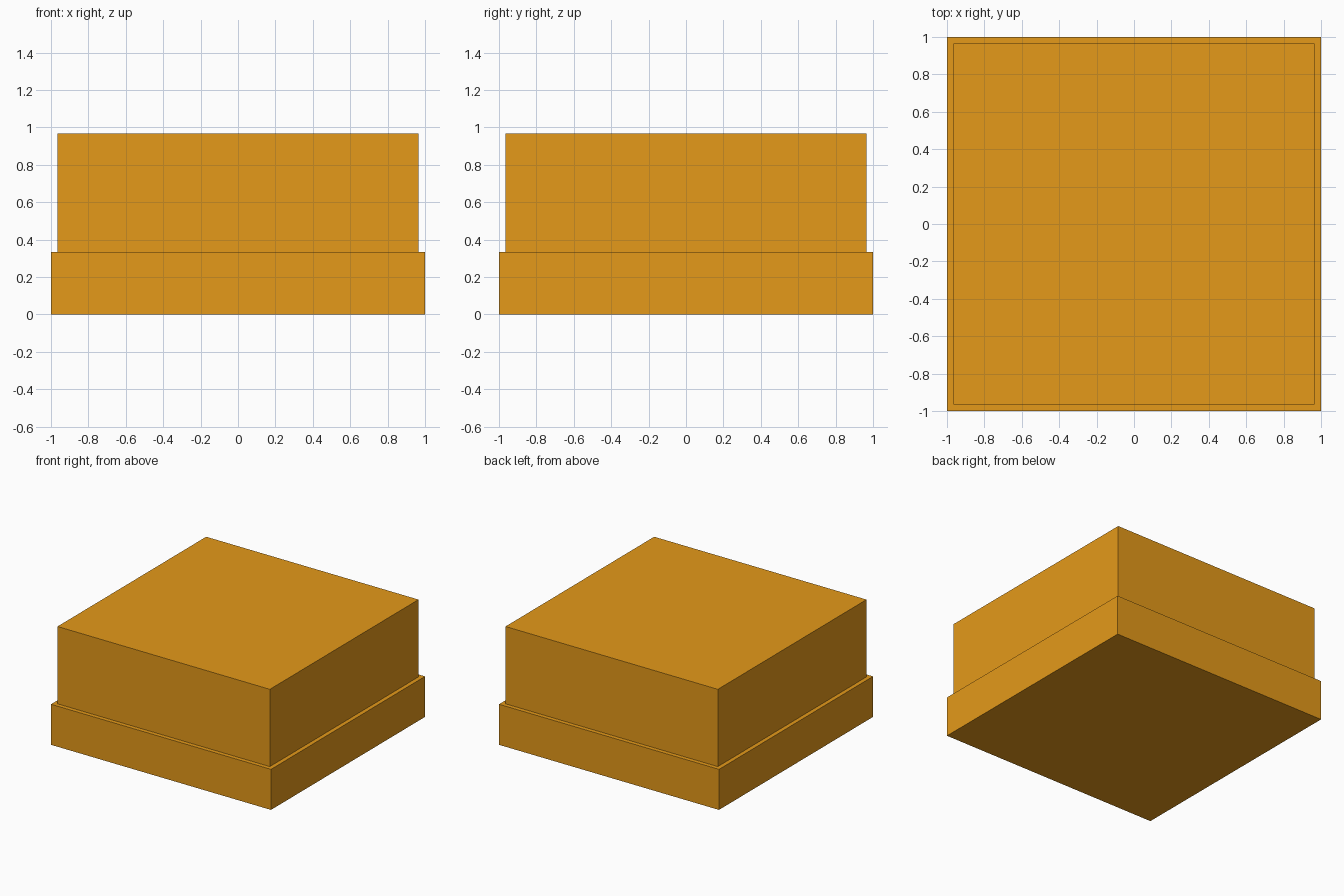
import bpy

if "Cube" in bpy.data.objects:
    bpy.data.objects.remove(bpy.data.objects["Cube"])

# Shared amber material
amber = bpy.data.materials.new("amber")
amber.diffuse_color = (0.78, 0.32, 0.01, 1.0)
amber.use_nodes = True
amber.node_tree.nodes["Principled BSDF"].inputs["Base Color"].default_value = amber.diffuse_color


def box(name, width, z0, z1):
    """Square block of the given width between two heights."""
    bpy.ops.mesh.primitive_cube_add(size=1, location=(0, 0, (z0 + z1) / 2))
    obj = bpy.context.object
    obj.name = name
    obj.scale = (width, width, z1 - z0)
    bpy.ops.object.transform_apply(location=False, rotation=False, scale=True)
    obj.data.materials.append(amber)
    return obj


# Wide low base
box("base", 2.0, 0.0, 0.333)

# Slightly narrower upper block resting on the base
box("upper_block", 1.93, 0.333, 0.968)
